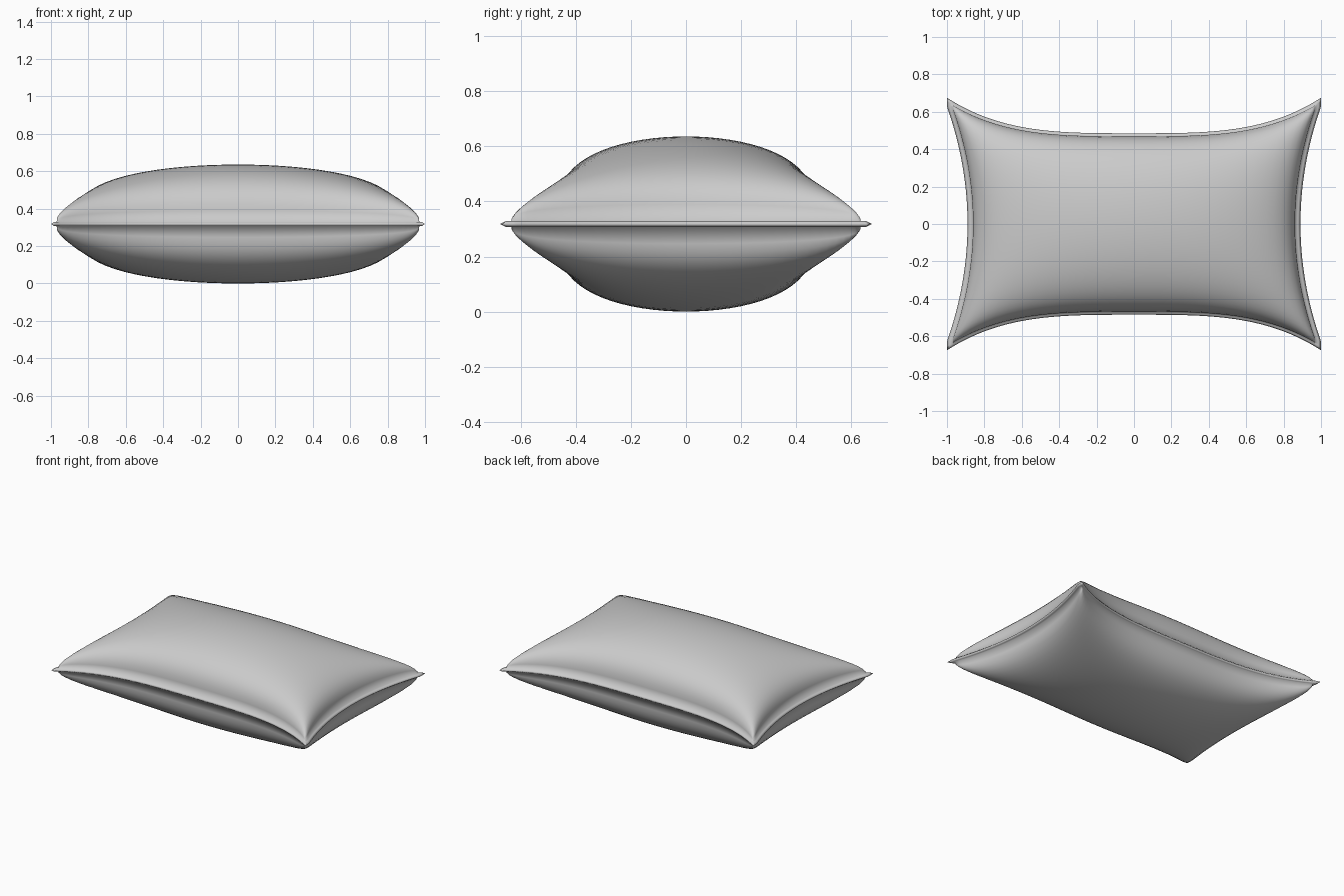
import bpy, bmesh
from math import sin, pi

if "Cube" in bpy.data.objects:
    bpy.data.objects.remove(bpy.data.objects["Cube"])

N = 36          # spans across the puffed body
BODY = 0.97     # body edge as a fraction of the seam outline
MID, HALF = 0.32, 0.318

# Parameter stops: seam tip, lip, then body packed towards the steep edges
inner = [BODY * sin(pi / 2 * (2 * i / N - 1)) for i in range(N + 1)]
stops = [-1, -0.985] + inner + [0.985, 1]
last = len(stops) - 1


def outline(u, v):
    """Rectangle with pulled-out corners and bowed-in sides."""
    x = u * (0.89 + 0.11 * min(1, (abs(v) / 0.93) ** 2))
    y = v * (0.485 + 0.19 * abs(u) ** 3.4)
    return x, y


def puff(u, v):
    """Half thickness of the stuffing, plus a thin seam lip."""
    a = max(0, 1 - (u / BODY) ** 2)
    b = max(0, 1 - (v / BODY) ** 2)
    return 0.010 + (HALF - 0.010) * (a * b) ** 0.33


# Pillow: two puffed sheets sharing one seam loop
bm = bmesh.new()
seam = {}
for side in (1, -1):
    grid = {}
    for i, u in enumerate(stops):
        for j, v in enumerate(stops):
            x, y = outline(u, v)
            if i in (0, last) or j in (0, last):
                if (i, j) not in seam:
                    seam[i, j] = bm.verts.new((x, y, MID))
                grid[i, j] = seam[i, j]
            else:
                grid[i, j] = bm.verts.new((x, y, MID + side * puff(u, v)))
    for i in range(last):
        for j in range(last):
            q = [grid[i, j], grid[i + 1, j], grid[i + 1, j + 1], grid[i, j + 1]]
            bm.faces.new(q if side > 0 else q[::-1])

# Rest the underside on the ground
low = min(v.co.z for v in bm.verts)
bmesh.ops.translate(bm, verts=bm.verts, vec=(0, 0, -low))
for f in bm.faces:
    f.smooth = True

mesh = bpy.data.meshes.new("pillow")
bm.to_mesh(mesh)
bm.free()
pillow = bpy.data.objects.new("pillow", mesh)
bpy.context.collection.objects.link(pillow)
